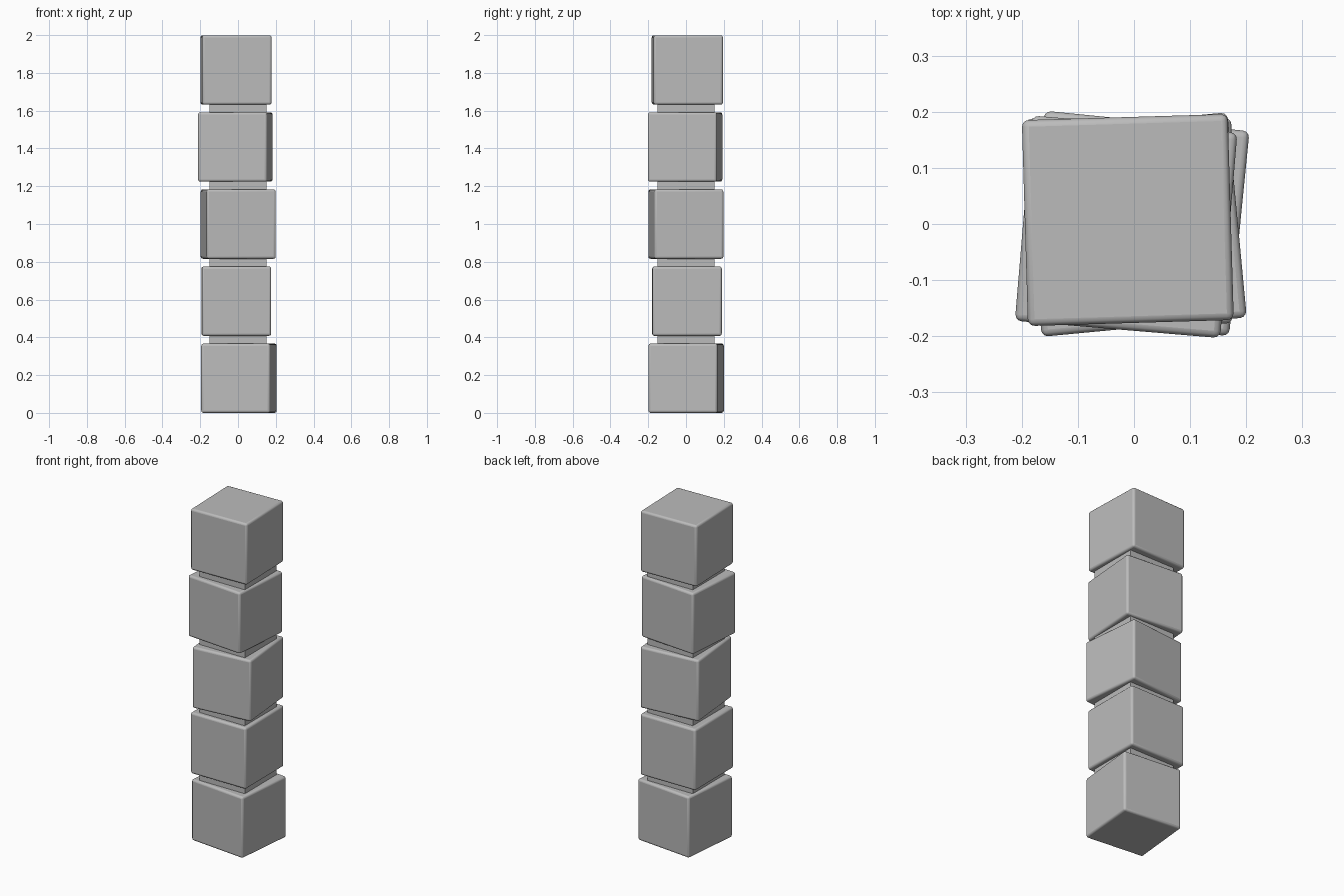
import bpy
import math

if "Cube" in bpy.data.objects:
    bpy.data.objects.remove(bpy.data.objects["Cube"])

SIZE, PITCH = 0.367, 0.408
GAP = PITCH - SIZE

grey = bpy.data.materials.new("stone_grey")
grey.diffuse_color = (0.5, 0.5, 0.5, 1)
grey.use_nodes = True
grey.node_tree.nodes["Principled BSDF"].inputs["Base Color"].default_value = grey.diffuse_color


def block(name, dims, loc, turn=0.0, bevel=0.0):
    bpy.ops.mesh.primitive_cube_add(size=1, location=loc)
    ob = bpy.context.object
    ob.name = name
    ob.scale = dims
    bpy.ops.object.transform_apply(location=False, rotation=False, scale=True)
    ob.rotation_euler.z = math.radians(turn)
    ob.data.materials.append(grey)
    if bevel:
        mod = ob.modifiers.new("rounded_edges", 'BEVEL')
        mod.width = bevel
        mod.segments = 3
        bpy.ops.object.shade_smooth_by_angle(angle=math.radians(35))
    return ob


# Stacked cubes, each slightly shifted and twisted: x, y, degrees
stack = [(0.005, 0.001, -5.7), (-0.009, 0.005, 0.3), (0.001, -0.001, 5.4),
         (-0.014, -0.005, -4.8), (-0.011, 0.007, 1.7)]
for i, (x, y, turn) in enumerate(stack):
    block(f"cube_{i + 1}", (SIZE,) * 3, (x, y, SIZE / 2 + i * PITCH), turn, 0.012)

# Thin square spacers in the gaps
for i in range(4):
    block(f"spacer_{i + 1}", (0.302, 0.302, GAP), (0, 0, SIZE + GAP / 2 + i * PITCH))
